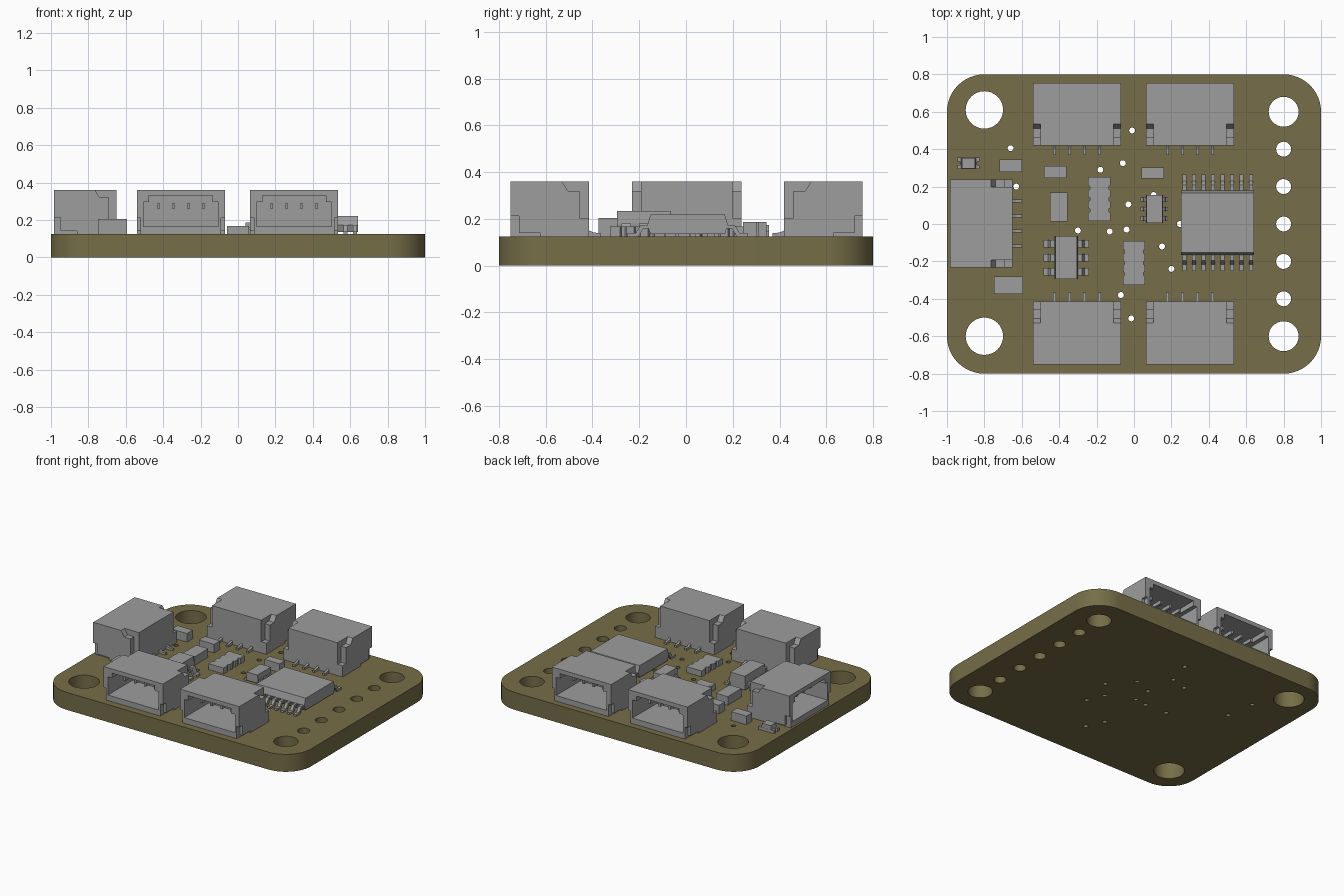
import bpy, bmesh
from math import sin, cos, pi

if "Cube" in bpy.data.objects:
    bpy.data.objects.remove(bpy.data.objects["Cube"], do_unlink=True)

T = 0.125  # board top


def material(name, rgb):
    m = bpy.data.materials.new(name)
    m.use_nodes = True
    m.diffuse_color = (*rgb, 1)
    m.node_tree.nodes["Principled BSDF"].inputs["Base Color"].default_value = (*rgb, 1)
    return m


OLIVE = material("olive board", (0.18, 0.155, 0.065))
GREY = material("component grey", (0.34, 0.34, 0.34))


def prism(bm, pts, axis, lo, hi):
    """Extrude a 2D profile along the given axis."""
    place = {"x": lambda a, b, t: (t, a, b),
             "y": lambda a, b, t: (a, t, b),
             "z": lambda a, b, t: (a, b, t)}[axis]
    ends = [[bm.verts.new(place(a, b, t)) for a, b in pts] for t in (lo, hi)]
    n = len(pts)
    bm.faces.new(ends[0])
    bm.faces.new(ends[1][::-1])
    for i in range(n):
        j = (i + 1) % n
        bm.faces.new((ends[0][j], ends[0][i], ends[1][i], ends[1][j]))


def box(bm, x0, x1, y0, y1, z0, z1):
    prism(bm, [(x0, y0), (x1, y0), (x1, y1), (x0, y1)], "z", z0, z1)


def to_mesh(bm, name, mat=GREY):
    bmesh.ops.recalc_face_normals(bm, faces=bm.faces)
    me = bpy.data.meshes.new(name)
    bm.to_mesh(me)
    bm.free()
    me.materials.clear()
    me.materials.append(mat)
    return me


def add(name, me, loc=(0, 0), rot=0):
    ob = bpy.data.objects.new(name, me)
    ob.location = (*loc, 0)
    ob.rotation_euler.z = rot
    bpy.context.collection.objects.link(ob)
    return ob


def arc(cx, cy, r, a0, a1, n):
    return [(cx + r * cos(a0 + (a1 - a0) * i / n), cy + r * sin(a0 + (a1 - a0) * i / n))
            for i in range(n + 1)]


# Circuit board: rounded outline with mounting, header and via holes
outline = []
for k, (sx, sy) in enumerate([(1, 1), (-1, 1), (-1, -1), (1, -1)]):
    outline += arc(sx * 0.8, sy * 0.6, 0.2, k * pi / 2, (k + 1) * pi / 2, 12)
holes = [(-0.8, 0.61, 0.1), (-0.8, -0.6, 0.1), (0.8, 0.6, 0.08), (0.8, -0.6, 0.08)]
holes += [(0.8, 0.2 * i, 0.04) for i in range(-2, 3)]
vias = [(-0.01, 0.5), (-0.06, 0.325), (-0.18, 0.29), (-0.66, 0.405), (-0.63, 0.2),
        (-0.03, 0.105), (-0.3, -0.035), (-0.13, -0.04), (-0.04, -0.03), (0.15, -0.12),
        (0.2, -0.24), (-0.07, -0.38), (-0.015, -0.505), (0.245, 0), (0.105, 0.155)]
holes += [(x, y, 0.016) for x, y in vias]
loops = [outline] + [arc(x, y, r, 0, 2 * pi, 32 if r > 0.03 else 14)[:-1] for x, y, r in holes]

curve = bpy.data.curves.new("board_outline", "CURVE")
curve.dimensions = "2D"
curve.fill_mode = "BOTH"
curve.extrude = T / 2
for pts in loops:
    s = curve.splines.new("POLY")
    s.points.add(len(pts) - 1)
    for p, (x, y) in zip(s.points, pts):
        p.co = (x, y, T / 2, 1)
    s.use_cyclic_u = True
tmp = add("board_outline", curve)
bpy.context.view_layer.update()
flat = bpy.data.meshes.new_from_object(tmp.evaluated_get(bpy.context.evaluated_depsgraph_get()))
bpy.data.objects.remove(tmp, do_unlink=True)
bm = bmesh.new()
bm.from_mesh(flat)
bmesh.ops.remove_doubles(bm, verts=bm.verts, dist=0.0001)
low = min(v.co.z for v in bm.verts)
bmesh.ops.translate(bm, verts=bm.verts, vec=(0, 0, -low))
board = add("circuit_board", to_mesh(bm, "circuit_board", OLIVE))
bpy.context.view_layer.objects.active = board
board.select_set(True)
bpy.ops.object.shade_smooth_by_angle()

# Connector housing: block with a cavity towards -y and notched sides
bm = bmesh.new()
box(bm, -0.235, 0.235, -0.335, 0, T, 0.36)
housing = add("connector_housing", to_mesh(bm, "connector_housing"))
bm = bmesh.new()
prism(bm, [(-0.2, 0.165), (0.2, 0.165), (0.2, 0.295), (0.17, 0.295),
           (0.17, 0.33), (-0.17, 0.33), (-0.17, 0.295), (-0.2, 0.295)], "y", -0.4, -0.06)
for s in (-1, 1):
    prism(bm, [(-0.121, 0.37), (-0.09, 0.32), (-0.04, 0.32), (-0.04, 0.205),
               (0.02, 0.205), (0.02, 0.37)], "x", s * 0.195, s * 0.25)
    prism(bm, [(-0.35, 0.1), (-0.21, 0.1), (-0.21, 0.14), (-0.3, 0.14),
               (-0.3, 0.212), (-0.35, 0.212)], "x", s * 0.215, s * 0.25)
cutter = add("housing_cutter", to_mesh(bm, "housing_cutter"))
cutter.hide_render = True
mod = housing.modifiers.new("cut", "BOOLEAN")
mod.operation, mod.solver, mod.object = "DIFFERENCE", "EXACT", cutter
bpy.context.view_layer.update()
cut = bpy.data.meshes.new_from_object(housing.evaluated_get(bpy.context.evaluated_depsgraph_get()))
for ob in (housing, cutter):
    bpy.data.objects.remove(ob, do_unlink=True)

# Contacts: inner pins and solder tails behind the housing
bm = bmesh.new()
bm.from_mesh(cut)
for i in range(4):
    x = (i - 1.5) * 0.08
    box(bm, x - 0.008, x + 0.008, -0.26, -0.05, 0.262, 0.288)
    prism(bm, [(-0.02, T), (0.05, T), (0.05, 0.139), (0.02, 0.142), (-0.02, 0.16)],
          "x", x - 0.008, x + 0.008)
connector = to_mesh(bm, "connector")
add("front_right_connector", connector, (-0.305, -0.415))
add("front_left_connector", connector, (0.3, -0.415))
add("back_right_connector", connector, (-0.305, 0.42), pi)
add("back_left_connector", connector, (0.3, 0.42), pi)
add("side_connector", connector, (-0.65, 0.003), -pi / 2)


# Leaded chips: tapered body with rows of bent leads on both long sides
def chip(name, loc, rot, w, d, top, n, pitch, lead_w, reach):
    bm = bmesh.new()
    base, mid, h, t = T + 0.01, (T + top) / 2, d / 2, d * 0.04
    prism(bm, [(-h + t, base), (h - t, base), (h, mid), (h - t, top), (-h + t, top), (-h, mid)],
          "x", -w / 2, w / 2)
    k = 0.014  # lead thickness
    e = reach - h
    for s in (-1, 1):
        prof = [(h - t, mid), (h + e * 0.35, mid), (h + e * 0.6, T + k), (reach, T + k),
                (reach, T), (h + e * 0.45, T), (h + e * 0.2, mid - k), (h - t, mid - k)]
        for i in range(n):
            x = (i - (n - 1) / 2) * pitch
            prism(bm, [(s * y, z) for y, z in prof], "x", x - lead_w / 2, x + lead_w / 2)
    add(name, to_mesh(bm, name), loc, rot)


chip("large_chip", (0.447, 0.007), 0, 0.39, 0.345, 0.22, 8, 0.0508, 0.022, 0.257)
chip("regulator_chip", (-0.362, -0.18), pi / 2, 0.23, 0.125, 0.235, 3, 0.075, 0.04, 0.122)
chip("small_chip", (0.109, 0.08), pi / 2, 0.15, 0.092, 0.195, 3, 0.05, 0.022, 0.073)

# Resistor arrays with scalloped long sides
side = [(0.06, -0.117)]
for i in (-1, 0, 1):
    y = i * 0.06
    side += [(0.06, y - 0.014), (0.05, y - 0.007), (0.05, y + 0.007), (0.06, y + 0.014)]
side.append((0.06, 0.117))
bm = bmesh.new()
prism(bm, side + [(-x, -y) for x, y in side], "z", T, 0.167)
array = to_mesh(bm, "resistor_array")
add("back_resistor_array", array, (-0.185, 0.133))
add("front_resistor_array", array, (0, -0.208))

# Plain block capacitors: centre x, y, width, depth, top
blocks = [(-0.66, 0.312, 0.12, 0.066, 0.187), (-0.42, 0.278, 0.12, 0.066, 0.187),
          (0.1, 0.273, 0.12, 0.06, 0.187), (-0.402, 0.092, 0.095, 0.155, 0.187),
          (-0.672, -0.327, 0.155, 0.095, 0.205)]
for i, (x, y, w, d, top) in enumerate(blocks):
    bm = bmesh.new()
    box(bm, -w / 2, w / 2, -d / 2, d / 2, T, top)
    add(f"capacitor_{i + 1}", to_mesh(bm, "capacitor"), (x, y))

# Indicator lamp: low base with end terminals and a tapered lens
bm = bmesh.new()
box(bm, -0.045, 0.045, -0.03, 0.03, T, 0.145)
prism(bm, [(-0.04, 0.145), (0.04, 0.145), (0.034, 0.175), (-0.034, 0.175)], "y", -0.029, 0.029)
for s in (-1, 1):
    for y in (-0.02, 0.02):
        xs = sorted((s * 0.042, s * 0.06))
        box(bm, *xs, y - 0.011, y + 0.011, T, 0.147)
add("indicator_lamp", to_mesh(bm, "indicator_lamp"), (-0.885, 0.325))
